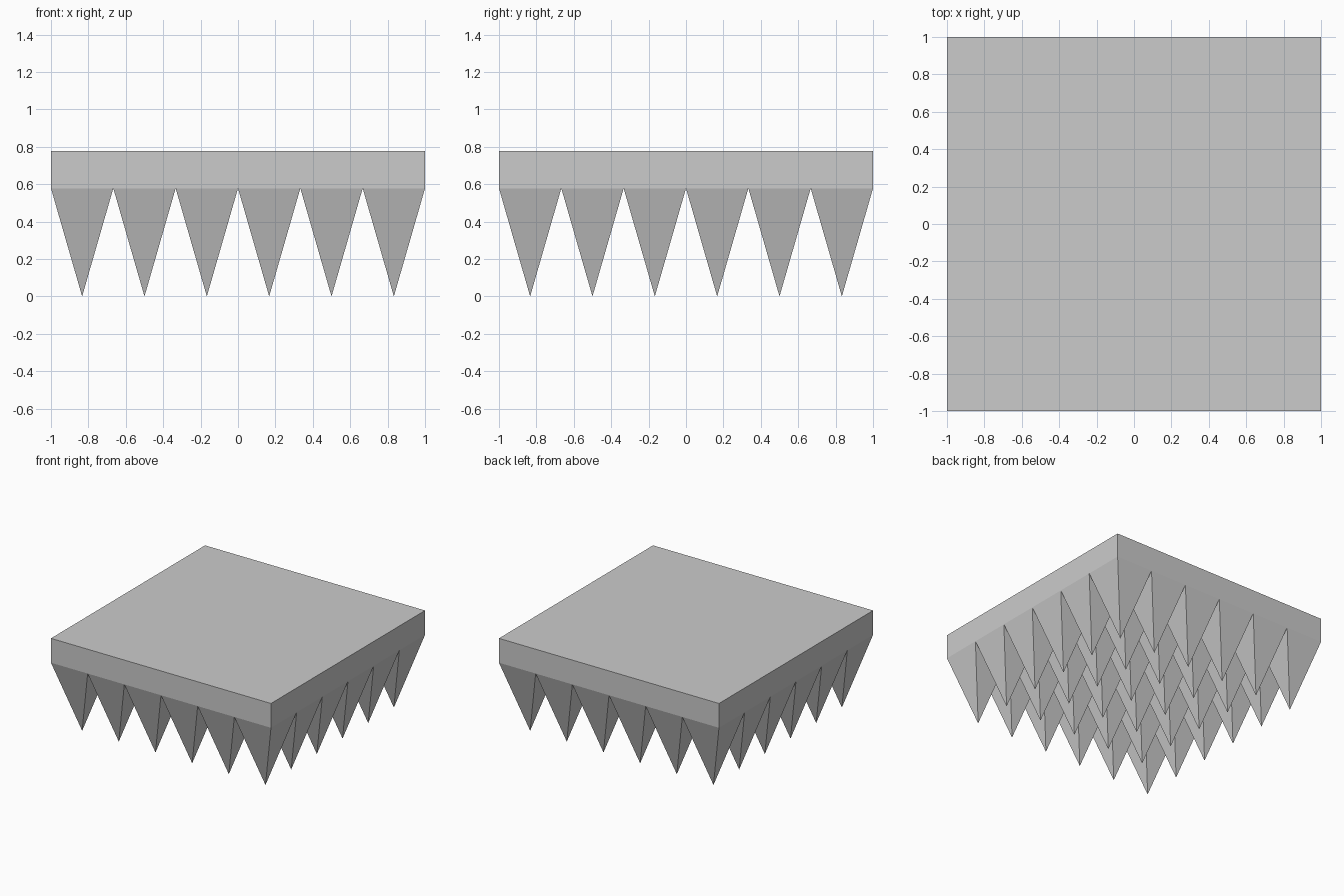
import bpy, bmesh

if "Cube" in bpy.data.objects:
    bpy.data.objects.remove(bpy.data.objects["Cube"])

COUNT = 6          # spikes per side
BASE_Z = 0.578     # underside of the slab
TOP_Z = 0.778      # top of the slab


def make_object(name, bm):
    bmesh.ops.recalc_face_normals(bm, faces=bm.faces)
    mesh = bpy.data.meshes.new(name)
    bm.to_mesh(mesh)
    bm.free()
    obj = bpy.data.objects.new(name, mesh)
    bpy.context.collection.objects.link(obj)
    return obj


# Flat square slab
bm = bmesh.new()
bmesh.ops.create_cube(bm, size=1)
bmesh.ops.scale(bm, vec=(2, 2, TOP_Z - BASE_Z), verts=bm.verts)
bmesh.ops.translate(bm, vec=(0, 0, (TOP_Z + BASE_Z) / 2), verts=bm.verts)
make_object("slab", bm)

# Grid of downward four-sided spikes, base to base, open where they meet the slab
bm = bmesh.new()
step = 2 / COUNT
for i in range(COUNT):
    for j in range(COUNT):
        x, y = -1 + i * step, -1 + j * step
        ring = [bm.verts.new((x + dx * step, y + dy * step, BASE_Z))
                for dx, dy in ((0, 0), (1, 0), (1, 1), (0, 1))]
        tip = bm.verts.new((x + step / 2, y + step / 2, 0))
        for k in range(4):
            bm.faces.new((ring[(k + 1) % 4], ring[k], tip))
make_object("spikes", bm)
